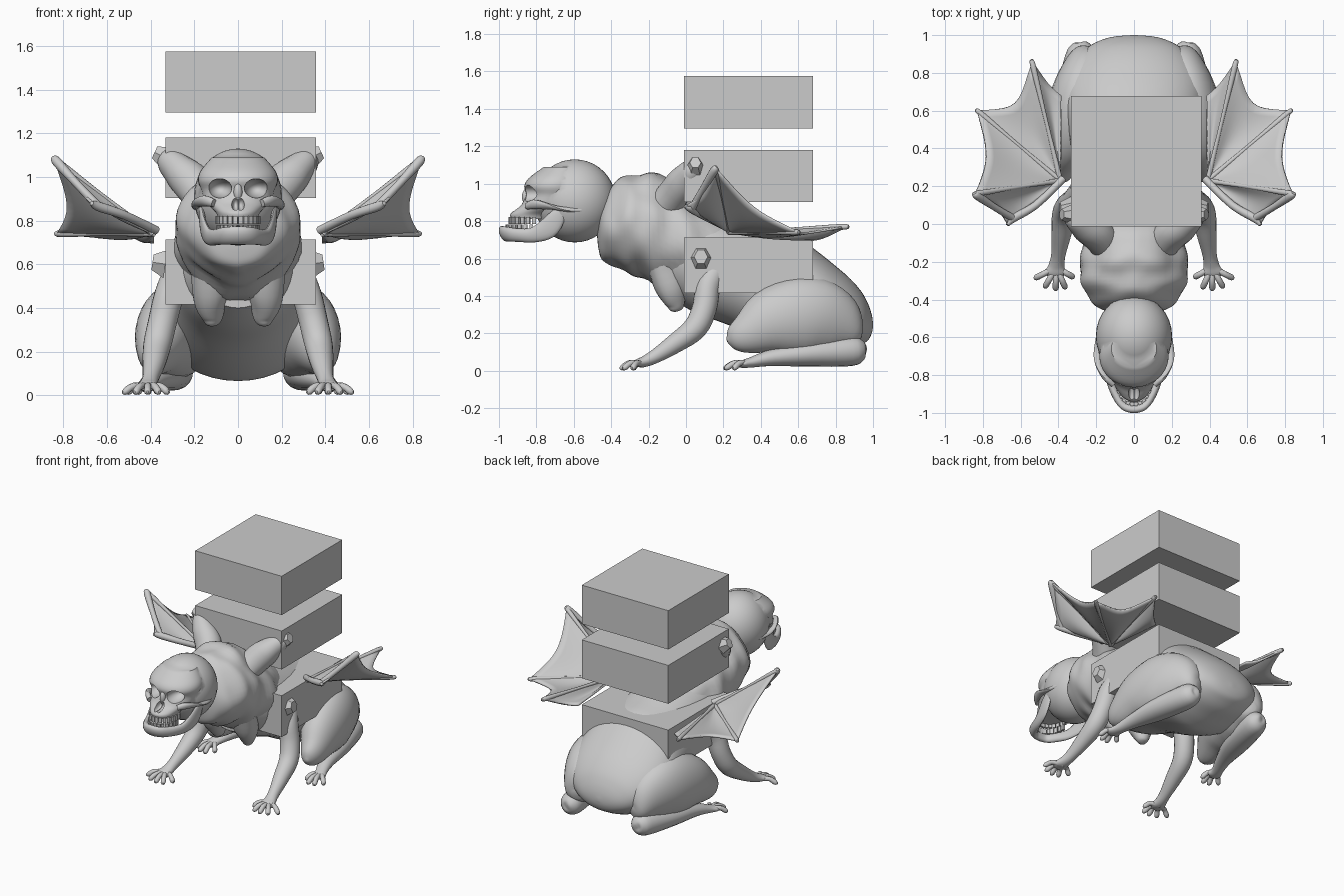
import bpy, bmesh
from math import sin, cos, pi, radians
from mathutils import Vector, Matrix, noise

if "Cube" in bpy.data.objects:
    bpy.data.objects.remove(bpy.data.objects["Cube"])


def finish(name, bm, mirror=False):
    bmesh.ops.recalc_face_normals(bm, faces=bm.faces)
    me = bpy.data.meshes.new(name)
    bm.to_mesh(me)
    bm.free()
    ob = bpy.data.objects.new(name, me)
    bpy.context.collection.objects.link(ob)
    if mirror:
        m = ob.modifiers.new("mirror", 'MIRROR')
        m.use_mirror_merge = False
    return ob


def catmull(a, b, c, d, t):
    return [0.5 * (2*q + (r-p)*t + (2*p-5*q+4*r-s)*t*t + (3*q-p-3*r+s)*t**3)
            for p, q, r, s in zip(a, b, c, d)]


def add_loft(bm, pts, ref=(1, 0, 0), seg=20, sub=4, rough=0.0, axis=None):
    """Smooth tube through (x, y, z, radius along ref, other radius); axis fixes the ring plane."""
    pts = [p if len(p) == 5 else p + (p[3],) for p in pts]
    n = len(pts)
    path = [catmull(pts[max(i-1, 0)], pts[i], pts[i+1], pts[min(i+2, n-1)], k/sub)
            for i in range(n-1) for k in range(sub)] + [list(pts[-1])]
    cen = [Vector(p[:3]) for p in path]
    ref = Vector(ref)
    rings = []
    for i, p in enumerate(path):
        t = Vector(axis) if axis else (cen[min(i+1, len(cen)-1)] - cen[max(i-1, 0)]).normalized()
        s = (ref - t * ref.dot(t)).normalized()
        u = t.cross(s)
        ring = []
        for j in range(seg):
            a = 2*pi*j/seg
            v = cen[i] + s*cos(a)*max(p[3], .002) + u*sin(a)*max(p[4], .002)
            if rough:
                q = Vector((abs(v.x)*6, v.y*10, v.z*6))
                v += (v - cen[i]).normalized() * noise.noise(q) * rough
            ring.append(bm.verts.new(v))
        rings.append(ring)
    for r1, r2 in zip(rings, rings[1:]):
        for j in range(seg):
            k = (j+1) % seg
            bm.faces.new((r1[j], r1[k], r2[k], r2[j]))
    bm.faces.new(rings[0])
    bm.faces.new(rings[-1])


def loft(name, pts, mirror=False, **kw):
    bm = bmesh.new()
    add_loft(bm, pts, **kw)
    return finish(name, bm, mirror)


def add_box(bm, loc, size, rot=Matrix()):
    bmesh.ops.create_cube(bm, size=1, matrix=Matrix.Translation(loc) @ rot
                          @ Matrix.Diagonal((*size, 1)))


def ball(name, loc, rad):
    bm = bmesh.new()
    bmesh.ops.create_uvsphere(bm, u_segments=32, v_segments=20, radius=1,
                              matrix=Matrix.Translation(loc) @ Matrix.Diagonal((*rad, 1)))
    return finish(name, bm)


def boolean(ob, tool, op):
    m = ob.modifiers.new("bool", 'BOOLEAN')
    m.object, m.operation, m.solver = tool, op, 'EXACT'
    bpy.context.view_layer.objects.active = ob
    bpy.ops.object.modifier_apply(modifier=m.name)
    bpy.data.objects.remove(tool)


# three stacked slabs
for name, z0, z1 in (("lower_box", .415, .713), ("middle_box", .903, 1.18), ("upper_box", 1.295, 1.575)):
    bm = bmesh.new()
    add_box(bm, (.012, .333, (z0+z1)/2), (.69, .69, z1-z0))
    finish(name, bm)

# toad body and wrinkled shoulder mass
loft("body", [(0, -.1, .62, .2, .22), (0, .05, .58, .28, .27), (0, .25, .52, .31, .285),
              (0, .45, .44, .34, .31), (0, .6, .39, .37, .32), (0, .7, .355, .38, .285),
              (0, .8, .325, .355, .235), (0, .88, .3, .305, .19), (0, .94, .28, .24, .14),
              (0, .975, .26, .17, .095), (0, .993, .25, .1, .05), (0, 1.0, .245, .01, .01)],
     seg=40, axis=(0, 1, 0))
loft("torso", [(0, -.475, .73, .02, .02), (0, -.468, .735, .09, .08), (0, -.45, .75, .16, .15),
               (0, -.4, .77, .225, .21), (0, -.31, .78, .275, .26), (0, -.2, .77, .285, .285),
               (0, -.06, .715, .275, .29), (0, .1, .63, .28, .25), (0, .25, .58, .2, .2)],
     seg=48, sub=5, rough=.03, axis=(0, 1, 0))

# shoulder stubs and hanging chest stubs
loft("shoulder_stub", [(.14, -.12, .88, .09), (.23, -.03, .99, .09), (.295, .02, 1.06, .068),
                       (.33, .05, 1.1, .04), (.34, .055, 1.11, .01)], True, rough=.015)
loft("chest_stub", [(.13, -.12, .58, .09), (.13, -.08, .44, .075), (.12, -.06, .36, .055),
                    (.12, -.06, .325, .035), (.12, -.06, .315, .01)], True, rough=.015)

# faceted gems
for name, loc, tilt, r in (("upper_gem", (.355, .05, 1.1), -25, .062), ("lower_gem", (.362, .08, .605), -8, .075)):
    bm = bmesh.new()
    bmesh.ops.create_cone(bm, cap_ends=True, segments=6, radius1=r, radius2=r*.55, depth=.06,
                          matrix=Matrix.Translation(loc) @ Matrix.Rotation(radians(90+tilt), 4, 'Y')
                          @ Matrix.Diagonal((1, .88, 1, 1)))
    finish(name, bm, True)

# front arms with spread fingers
loft("front_arm", [(.27, .18, .57, .07), (.315, .12, .46, .068), (.345, .1, .34, .066),
                   (.37, .05, .23, .064), (.385, -.06, .145, .052), (.4, -.16, .08, .038),
                   (.41, -.22, .05, .042, .03), (.415, -.26, .04, .055, .022),
                   (.415, -.285, .03, .03, .012)], True)


def digits(name, base, tips, r):
    bm = bmesh.new()
    b = Vector(base)
    for x, y in tips:
        tip = Vector((x, y, .015))
        mid = b.lerp(tip, .55) + Vector((0, 0, .018))
        add_loft(bm, [(*b, r), (*mid, r*.85), (*b.lerp(tip, .88), r*.85), (*tip, r*.3)], seg=10)
    finish(name, bm, True)


digits("fingers", (.412, -.23, .035), [(.315, -.285), (.36, -.345), (.415, -.355), (.475, -.34), (.53, -.29)], .019)

# folded hind legs with long feet
loft("thigh", [(.22, .93, .19, .03), (.23, .9, .2, .09), (.255, .8, .25, .13, .18),
               (.3, .65, .29, .15, .215), (.34, .47, .265, .135, .185), (.375, .33, .2, .09, .115),
               (.385, .25, .17, .05, .065), (.39, .22, .16, .01)], True, seg=32)
loft("hind_foot", [(.275, .963, .11, .01), (.275, .95, .11, .05), (.285, .88, .105, .08),
                   (.335, .65, .09, .085, .068), (.385, .46, .07, .055, .045), (.42, .35, .045, .04, .028),
                   (.43, .3, .035, .05, .02), (.43, .275, .03, .02, .01)], True)
digits("toes", (.425, .34, .035), [(.36, .25), (.41, .2), (.46, .205), (.51, .25)], .019)

# bat wings: scalloped membrane panels and finger bones
root = Vector((.39, .23, .74))
tips = [Vector(t) for t in ((.67, 0, .88), (.84, .16, 1.08), (.83, .6, .74), (.54, .86, .77), (.385, .68, .7))]
bm = bmesh.new()
N = 10
for p, q, pull in zip(tips, tips[1:], (.06, .12, .18, .04)):
    grid = []
    for i in range(N+1):
        s = i/N
        w = sin(pi*s)
        edge = p.lerp(q, s).lerp(root, pull*w)
        grid.append([bm.verts.new(root.lerp(edge, .02+.98*k/N) - Vector((0, 0, .03*w*sin(pi*k/N*.8))))
                     for k in range(N+1)])
    for i in range(N):
        for k in range(N):
            bm.faces.new((grid[i][k], grid[i+1][k], grid[i+1][k+1], grid[i][k+1]))
bmesh.ops.remove_doubles(bm, verts=bm.verts, dist=.0005)
wing = finish("wing_membrane", bm)
sol = wing.modifiers.new("thickness", 'SOLIDIFY')
sol.thickness, sol.offset = .012, 0
wing.modifiers.new("mirror", 'MIRROR').use_mirror_merge = False

bm = bmesh.new()
add_loft(bm, [(.375, .24, .755, .02), (.52, .1, .825, .02), (.64, .03, .865, .022), (.67, -.005, .88, .01)],
         ref=(0, 0, 1), seg=12)
add_loft(bm, [(.64, .03, .865, .02), (.74, .09, .97, .018), (.83, .15, 1.07, .022), (.845, .165, 1.09, .01)],
         ref=(0, 1, 0), seg=12)
for t in tips[1:4]:
    m = root.lerp(t, .5)
    add_loft(bm, [(*root, .015), (*m, .01), (*root.lerp(t, .95), .016), (*root.lerp(t, 1.02), .005)],
             ref=(0, 0, 1), seg=10)
finish("wing_bones", bm, True)

# skull: cranium joined to the face, sockets cut away
skull = ball("skull", (0, -.595, .908), (.202, .22, .222))
face = loft("face", [(0, -.66, 1.09, .12, .1), (0, -.69, 1.03, .17, .15), (0, -.7, .985, .183, .165),
                     (0, -.705, .94, .168, .15), (0, -.73, .89, .155, .15), (0, -.775, .86, .125, .14),
                     (0, -.815, .835, .1, .125), (0, -.825, .81, .09, .11)],
            seg=40, axis=(0, 0, 1))
boolean(skull, face, 'UNION')
for sx in (-1, 1):
    boolean(skull, ball("eye_cutter", (sx*.085, -.85, .948), (.056, .1, .044)), 'DIFFERENCE')
    boolean(skull, ball("nose_cutter", (sx*.012, -.91, .878), (.018, .06, .032)), 'DIFFERENCE')
    boolean(skull, ball("temple_cutter", (sx*.235, -.74, .925), (.06, .06, .05)), 'DIFFERENCE')
ball("nasal_bridge", (0, -.855, .93), (.02, .022, .04))
loft("cheekbone", [(.18, -.56, .86, .015), (.192, -.66, .865, .012, .02), (.185, -.74, .88, .014, .024),
                   (.15, -.81, .89, .018, .026), (.11, -.85, .88, .016, .018)], True, ref=(0, 1, .2), seg=12)

# jaw: broad ramus on each side, deep chin
half = [(.165, -.655, .875, .02, .012), (.165, -.69, .82, .045, .014), (.155, -.74, .76, .055, .016),
        (.13, -.82, .725, .04, .02), (.095, -.9, .725, .037, .024), (.055, -.955, .73, .042, .024)]
loft("jaw", half + [(0, -.97, .732, .046, .026)] + [(-p[0],) + p[1:] for p in reversed(half)],
     ref=(0, -.5, 1), seg=16)

# two arcs of teeth
bm = bmesh.new()
for y0, z0, r, d in ((-.815, .803, .095, .125), (-.83, .775, .09, .125)):
    for i in range(14):
        a = radians(-91 + 14*i)
        add_box(bm, (r*sin(a), y0 - d*cos(a), z0 - (.0 if z0 > .8 else .012)), (.02, .018, .036),
                Matrix.Rotation(a, 4, 'Z'))
finish("teeth", bm)

for ob in bpy.data.objects:
    ob.select_set(True)
bpy.context.view_layer.objects.active = skull
bpy.ops.object.shade_smooth_by_angle(angle=radians(40))
